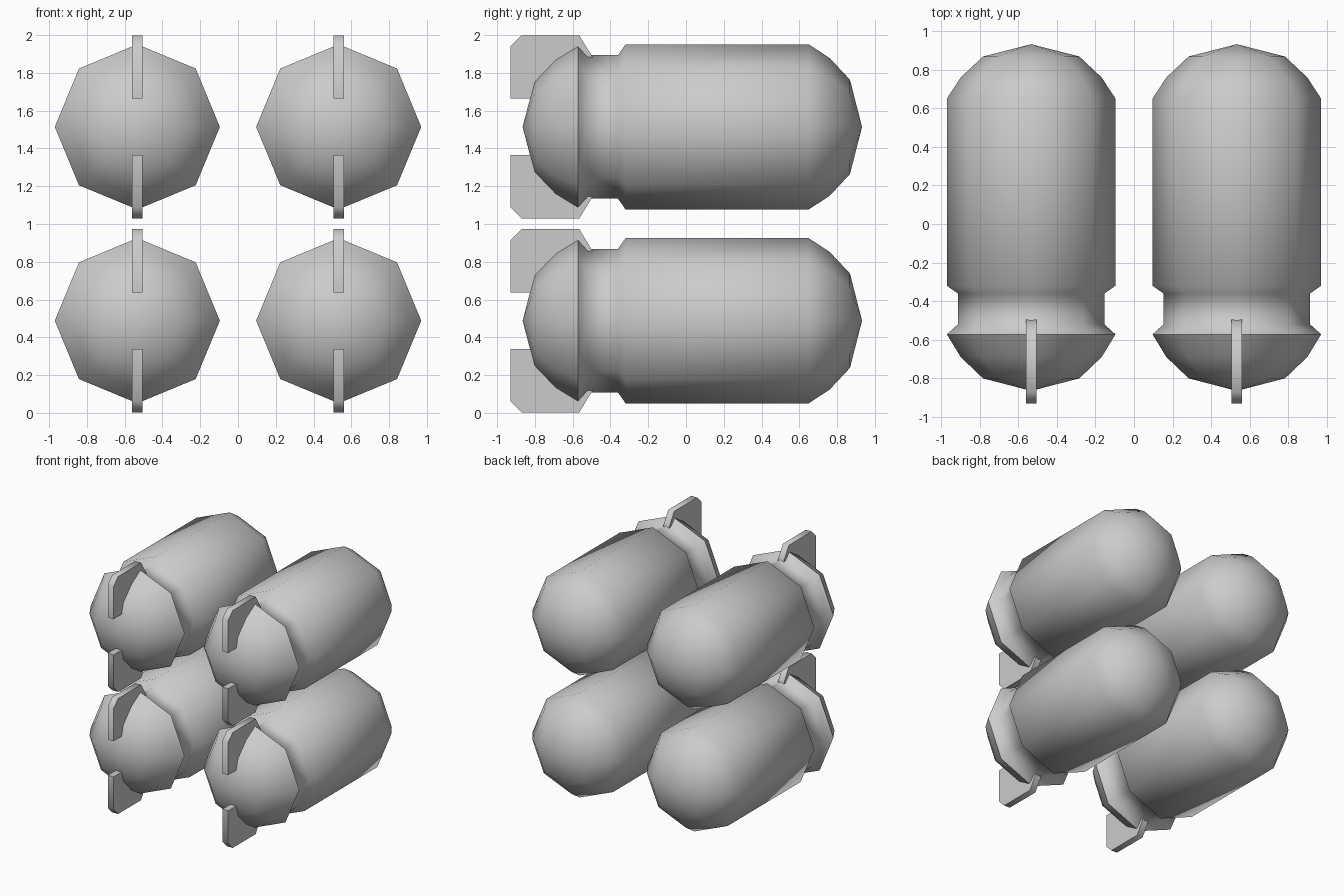
import bpy, bmesh, math

if "Cube" in bpy.data.objects:
    bpy.data.objects.remove(bpy.data.objects["Cube"])

SIDES = 8
# tank profile: (y, radius) from front nose to rear nose
PROFILE = [(-0.865, 0), (-0.80, 0.25), (-0.69, 0.365), (-0.572, 0.437),
           (-0.52, 0.38), (-0.36, 0.38), (-0.32, 0.437), (0.65, 0.437),
           (0.76, 0.365), (0.868, 0.25), (0.932, 0)]
# fin outline: (y, height above tank axis)
FIN = [(-0.93, 0.15), (-0.93, 0.425), (-0.87, 0.485), (-0.565, 0.485),
       (-0.495, 0.37), (-0.495, 0.15)]
FIN_HALF = 0.027


def finish(bm, name, loc, angle):
    bmesh.ops.recalc_face_normals(bm, faces=bm.faces)
    mesh = bpy.data.meshes.new(name)
    bm.to_mesh(mesh)
    bm.free()
    obj = bpy.data.objects.new(name, mesh)
    obj.location = loc
    bpy.context.collection.objects.link(obj)
    bpy.ops.object.select_all(action='DESELECT')
    obj.select_set(True)
    bpy.context.view_layer.objects.active = obj
    bpy.ops.object.shade_smooth_by_angle(angle=math.radians(angle))
    return obj


def tank(name, loc):
    # revolve the profile around the y axis
    bm = bmesh.new()
    rings = []
    for y, r in PROFILE:
        n = SIDES if r else 1
        rings.append([bm.verts.new((r * math.cos(math.tau * i / SIDES), y,
                                    r * math.sin(math.tau * i / SIDES)))
                      for i in range(n)])
    for a, b in zip(rings, rings[1:]):
        for i in range(SIDES):
            j = (i + 1) % SIDES
            quad = [a[i % len(a)], a[j % len(a)], b[j % len(b)], b[i % len(b)]]
            bm.faces.new(list(dict.fromkeys(quad)))
    return finish(bm, name, loc, 60)


def fin(name, loc, side):
    # extrude the outline sideways; side = 1 above the tank, -1 below
    bm = bmesh.new()
    face = bm.faces.new([bm.verts.new((-FIN_HALF, y, side * h)) for y, h in FIN])
    ext = bmesh.ops.extrude_face_region(bm, geom=[face])
    verts = [v for v in ext["geom"] if isinstance(v, bmesh.types.BMVert)]
    bmesh.ops.translate(bm, verts=verts, vec=(2 * FIN_HALF, 0, 0))
    return finish(bm, name, loc, 65)


# four tanks in a two by two stack, each with an upper and lower fin
for row, z in (("lower", 0.488), ("upper", 1.514)):
    for col, x in (("left", -0.533), ("right", 0.533)):
        tank(f"{row}_{col}_tank", (x, 0, z))
        fin(f"{row}_{col}_top_fin", (x, 0, z), 1)
        fin(f"{row}_{col}_bottom_fin", (x, 0, z), -1)
